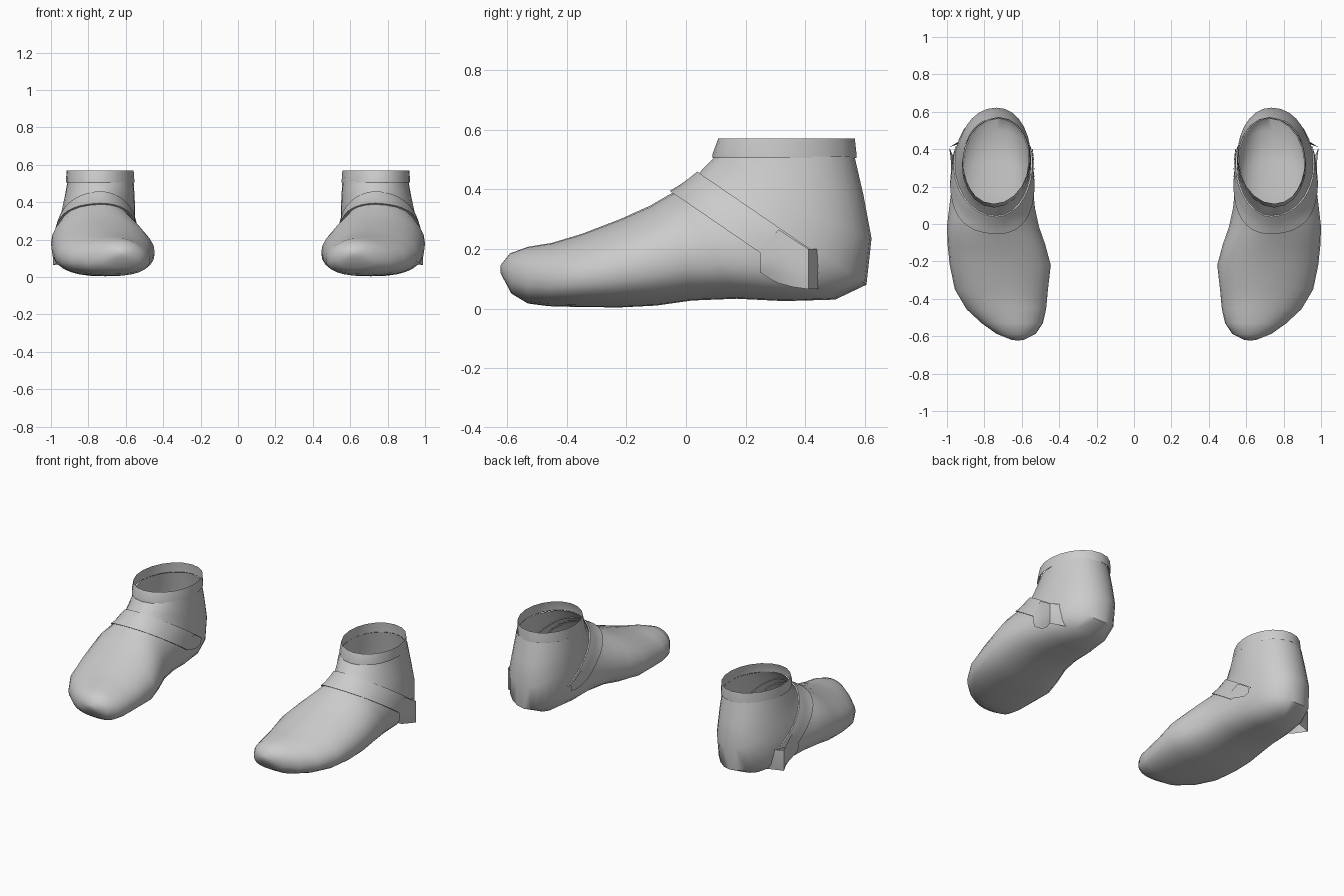
import bpy, bmesh, math
from mathutils import Vector
from mathutils.bvhtree import BVHTree

if "Cube" in bpy.data.objects:
    bpy.data.objects.remove(bpy.data.objects["Cube"])

grey = bpy.data.materials.new("light grey")
grey.diffuse_color = (0.6, 0.6, 0.6, 1)
grey.use_nodes = True
grey.node_tree.nodes["Principled BSDF"].inputs["Base Color"].default_value = grey.diffuse_color
CORE = Vector((0.74, 0.2, 0.15))


def finish(name, bm, angle=40):
    """Orient faces outward, shade, and mirror to make the pair."""
    bmesh.ops.recalc_face_normals(bm, faces=bm.faces)
    core = CORE if name != "ankle_collar" else Vector((0.74, 0.335, 0.54))
    if sum(f.normal.dot(f.calc_center_median() - core) * f.calc_area() for f in bm.faces) < 0:
        bmesh.ops.reverse_faces(bm, faces=bm.faces)
    me = bpy.data.meshes.new(name)
    bm.to_mesh(me)
    me.materials.append(grey)
    me.shade_smooth()
    me.set_sharp_from_angle(angle=math.radians(angle))
    ob = bpy.data.objects.new(name, me)
    bpy.context.collection.objects.link(ob)
    mod = ob.modifiers.new("pair", 'MIRROR')
    mod.use_mirror_merge = False
    return ob


def loft(rows, closed):
    """Skin rows of points with quads."""
    bm = bmesh.new()
    vs = [[bm.verts.new(p) for p in r] for r in rows]
    n = len(rows[0])
    for a, b in zip(vs, vs[1:]):
        for i in range(n if closed else n - 1):
            j = (i + 1) % n
            bm.faces.new((a[i], a[j], b[j], b[i]))
    return bm, vs


# Shoe body: sections fan from upright at the toe to level at the ankle
# sole y, sole z, upper y, upper z, middle x, inner x, outer x
SECTIONS = [
    (-.612, .10, -.622, .145, .62, .585, .66),
    (-.585, .05, -.59, .185, .625, .525, .735),
    (-.53, .017, -.53, .207, .64, .487, .815),
    (-.46, .008, -.45, .220, .66, .470, .895),
    (-.35, .005, -.35, .250, .69, .460, .958),
    (-.22, .004, -.22, .300, .71, .445, .985),
    (-.10, .010, -.12, .345, .72, .475, .997),
    (.02, .027, -.06, .380, .73, .508, 1.0),
    (.17, .033, -.02, .402, .735, .530, .988),
    (.33, .025, .010, .422, .735, .540, .975),
    (.50, .030, .030, .438, .735, .548, .965),
    (.605, .080, .045, .455, .735, .550, .958),
    (.622, .235, .062, .474, .735, .550, .942),
    (.595, .380, .080, .492, .737, .553, .925),
    (.565, .510, .098, .510, .74, .558, .912),
]
N = 28


def power(v, e):
    return math.copysign(abs(v) ** e, v)


rows = []
for k, (by, bz, ty, tz, cx, xi, xo) in enumerate(SECTIONS):
    low = 0.82 if k < 11 else 0.95
    f = 0.43 if k < 10 else 0.5
    ring = []
    for i in range(N):
        t = 2 * math.pi * i / N
        e = low if math.cos(t) < 0 else 1.0
        u, v = power(math.cos(t), e), power(math.sin(t), e)
        s = f + u * ((1 - f) if u > 0 else f)
        x = cx + v * ((xo - cx) if v > 0 else (cx - xi))
        ring.append((x, by + (ty - by) * s, bz + (tz - bz) * s))
    rows.append(ring)
bm, vs = loft(rows, True)
tip = bm.verts.new((.62, -.622, .12))
for i in range(N):
    bm.faces.new((tip, vs[0][(i + 1) % N], vs[0][i]))
bm.normal_update()
surface = BVHTree.FromBMesh(bm)
finish("shoe_body", bm, 50)

# Ankle collar: open band with a small step at its lower edge
rows = []
for z, cy, rx, ry in ((.512, .331, .174, .232), (.505, .330, .183, .242),
                      (.515, .330, .183, .242), (.57, .337, .179, .229)):
    rows.append([(.737 + rx * math.cos(a) + .012 * math.sin(-a), cy + ry * math.sin(a), z)
                 for a in (2 * math.pi * i / 20 for i in range(20))])
finish("ankle_collar", loft(rows, True)[0], 35)


# Instep strap: wrapped over the body by casting rays from inside it
def cast(origin, direction, off):
    hit = surface.ray_cast(origin, direction)[0]
    if hit is None:
        hit = origin + direction * 0.2
    return hit + direction * off


down = Vector((0, .825, -.565))
across = Vector((0, .565, .825))
front = Vector((.735, -.045, .388))
DEPTH = 0.24
rows = []
for w, off in ((0, -.004), (0, .012), (.028, .012), (.055, .012),
               (.083, .012), (.112, .008), (.112, -.004)):
    base = front + Vector((0, .09, .066)) * (w / .112)
    centre = base + down * DEPTH
    end = .36 + .09 * w / .112 - DEPTH
    side = Vector((1, 0, 0))
    row = [cast(centre + down * end * k / 4, -side, off) for k in (4, 3, 2, 1)]
    for i in range(21):
        a = math.pi * i / 20
        row.append(cast(centre, (-side * math.cos(a) - down * math.sin(a)).normalized(), off))
    row += [cast(centre + down * end * k / 4, side, off) for k in (1, 2, 3, 4)]
    rows.append(row)
finish("instep_strap", loft(rows, False)[0])


# Heel tab: outer plate below the strap, flaring away at its back edge
def outer_x(y, z):
    hit = surface.ray_cast(Vector((2, y, z)), Vector((-1, 0, 0)))[0]
    return hit.x if hit else .86


cols = []
for y, top, bottom, flare in ((.25, .19, .12, 0), (.28, .228, .10, .1),
                              (.31, .265, .085, .3), (.36, .232, .072, .65),
                              (.41, .20, .065, 1)):
    col = []
    for k in range(6):
        z = top + (bottom - top) * k / 5
        x = outer_x(y, z) + .012
        col.append((max(x, x + (.988 - x) * flare), y, z))
    cols.append(col)
cols.append([(outer_x(.47, z) - .005, .45, z) for _, _, z in cols[-1]])
finish("heel_tab", loft(cols, False)[0], 30)

# Inner strap end: short overlapping plate on the inner side
cols = []
for y, top, bottom in ((.25, .235, .19), (.31, .265, .17), (.36, .235, .16), (.40, .205, .17)):
    col = []
    for k in range(4):
        z = top + (bottom - top) * k / 3
        hit = surface.ray_cast(Vector((0, y, z)), Vector((1, 0, 0)))[0]
        col.append(((hit.x if hit else .57) - .016, y, z))
    cols.append(col)
inner = finish("inner_strap_end", loft(cols, False)[0], 30)
